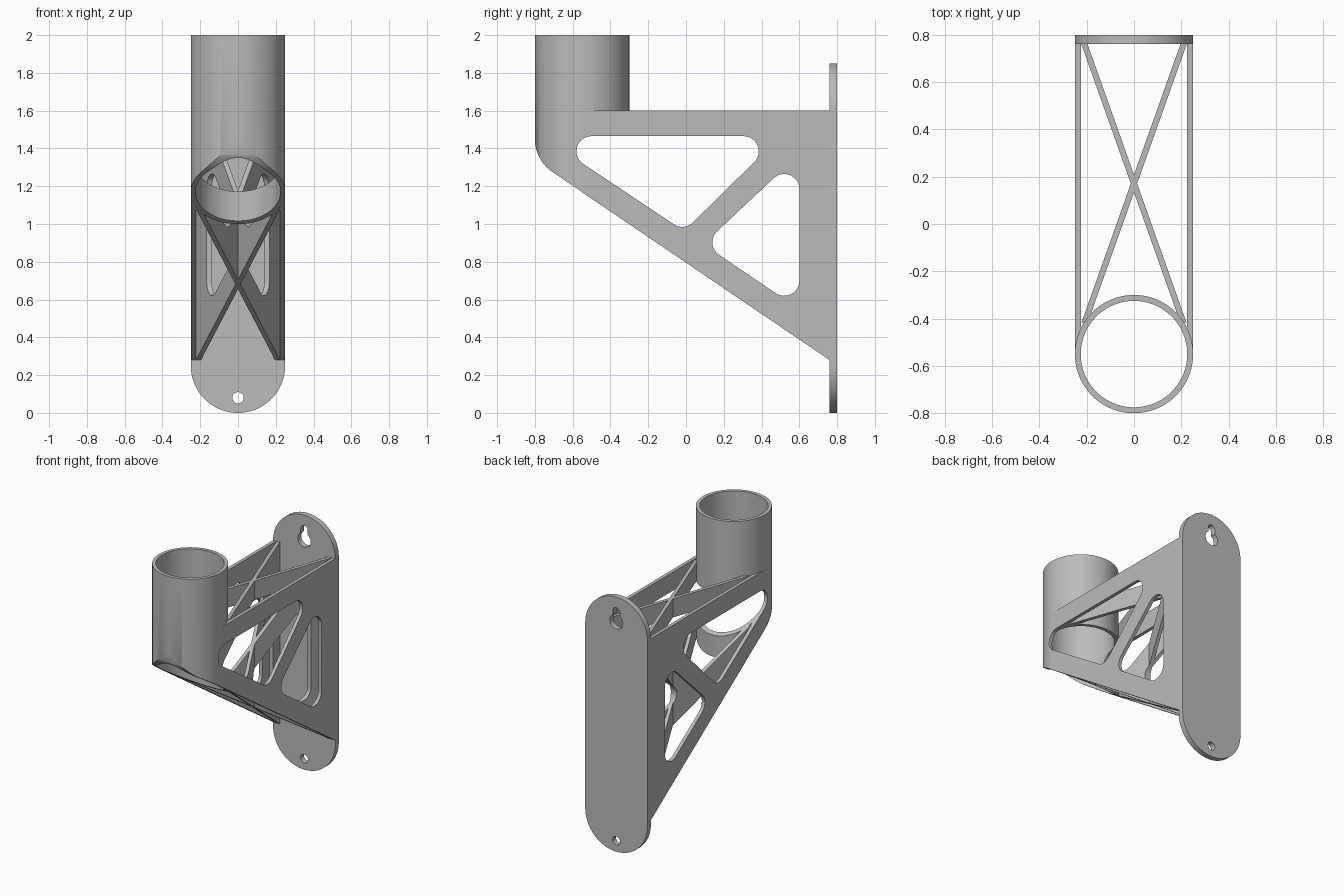
import bpy, bmesh, math
from mathutils import Vector

cube = bpy.data.objects.get("Cube")
if cube:
    bpy.data.objects.remove(cube, do_unlink=True)

grey = bpy.data.materials.new("plain_grey")
grey.use_nodes = True
colour = (0.5, 0.5, 0.5, 1)
grey.diffuse_color = colour
grey.node_tree.nodes["Principled BSDF"].inputs["Base Color"].default_value = colour

HALF = 0.25          # half width, also the outer tube radius
WALL = 0.025         # wall thickness
TUBE_Y = -0.55       # tube axis
PLATE_Y = 0.76       # front of the wall plate
TOP = 1.6            # top of the bracket
SLOPE = 0.678        # fall of the underside


def underside(y):
    return 0.28 + (PLATE_Y - y) * SLOPE


def circle(cx, cy, r, n=96):
    return [(cx + r * math.cos(2 * math.pi * i / n),
             cy + r * math.sin(2 * math.pi * i / n)) for i in range(n)]


def rounded(centres, r, steps=16):
    """Outline around counter-clockwise corner centres at distance r."""
    pts = []
    n = len(centres)
    for i, c in enumerate(centres):
        before, after = centres[i - 1], centres[(i + 1) % n]
        a = math.atan2(c[1] - before[1], c[0] - before[0]) - math.pi / 2
        b = math.atan2(after[1] - c[1], after[0] - c[0]) - math.pi / 2
        turn = (b - a) % (2 * math.pi)
        for k in range(steps + 1):
            t = a + turn * k / steps
            pts.append((c[0] + r * math.cos(t), c[1] + r * math.sin(t)))
    return pts


def prism(name, outline, axis, lo, hi):
    """Extrude a flat outline along the given axis."""
    place = {"x": lambda u, v: (lo, u, v),
             "y": lambda u, v: (u, lo, v),
             "z": lambda u, v: (u, v, lo)}[axis]
    bm = bmesh.new()
    face = bm.faces.new([bm.verts.new(place(u, v)) for u, v in outline])
    ext = bmesh.ops.extrude_face_region(bm, geom=[face])
    shift = Vector([hi - lo if a == axis else 0 for a in "xyz"])
    verts = [g for g in ext["geom"] if isinstance(g, bmesh.types.BMVert)]
    bmesh.ops.translate(bm, verts=verts, vec=shift)
    bmesh.ops.recalc_face_normals(bm, faces=bm.faces)
    mesh = bpy.data.meshes.new(name)
    bm.to_mesh(mesh)
    bm.free()
    mesh.materials.append(grey)
    obj = bpy.data.objects.new(name, mesh)
    bpy.context.collection.objects.link(obj)
    return obj


def combine(obj, others, operation="DIFFERENCE"):
    for other in others:
        mod = obj.modifiers.new("cut", "BOOLEAN")
        mod.operation, mod.solver, mod.object = operation, "EXACT", other
    bpy.context.view_layer.update()
    graph = bpy.context.evaluated_depsgraph_get()
    mesh = bpy.data.meshes.new_from_object(obj.evaluated_get(graph))
    obj.modifiers.clear()
    obj.data = mesh


def remove(objs):
    for o in objs:
        bpy.data.objects.remove(o, do_unlink=True)


# Cutters: two side windows and the sloping underside with its rounded nose
windows = [
    prism("upper_window_cutter",
          rounded([(-0.5, 1.385), (-0.02, 1.065), (0.305, 1.385)], 0.08), "x", -1, 1),
    prism("lower_window_cutter",
          rounded([(0.22, 0.903), (0.52, 0.70), (0.52, 1.185)], 0.08), "x", -1, 1)]
nose_r = 0.21
nose = [(-0.8 + nose_r - nose_r * math.cos(math.radians(a)),
         1.45 - nose_r * math.sin(math.radians(a))) for a in range(0, 57, 4)]
under = prism("underside_cutter",
              [(-1, 1.45)] + nose + [(0.9, underside(0.9)), (0.9, -0.2), (-1, -0.2)],
              "x", -1, 1)

# Wall plate with screw hole and keyhole
plate = prism("wall_plate", rounded([(0, 0.25), (0, TOP)], HALF, 48), "y", PLATE_Y, 0.8)
holes = [prism("screw_hole_cutter", circle(0, 0.08, 0.03, 32), "y", 0.6, 1),
         prism("keyhole_cutter", circle(0, 1.67, 0.052, 48), "y", 0.6, 1),
         prism("keyhole_slot_cutter", rounded([(0, 1.67), (0, 1.745)], 0.028), "y", 0.6, 1)]
combine(plate, holes)
remove(holes)

# Holder tube
tube = prism("holder_tube", circle(0, TUBE_Y, HALF), "z", 0.8, 2)
bore = prism("bore_cutter", circle(0, TUBE_Y, HALF - WALL), "z", 0, 3)
combine(tube, [bore, under] + windows)
remove([bore])

# Side walls
profile = [(TUBE_Y, underside(TUBE_Y)), (PLATE_Y, underside(PLATE_Y)),
           (PLATE_Y, TOP), (TUBE_Y, TOP)]
walls = []
for name, side in (("left_wall", 1), ("right_wall", -1)):
    wall = prism(name, profile, "x", side * (HALF - WALL), side * HALF)
    combine(wall, windows)
    walls.append(wall)


# Crossed upright braces between the walls
def brace(name, side):
    start, end = Vector((-0.21 * side, -0.42)), Vector((0.213 * side, 0.77))
    d = (end - start).normalized()
    n = Vector((-d.y, d.x)) * WALL / 2
    return prism(name, [start - n, end - n, end + n, start + n], "z", 0, TOP)


braces = brace("cross_brace", 1)
second = brace("second_brace", -1)
combine(braces, [second], "UNION")
combine(braces, [under] + windows)
remove([second, under] + windows)

# Smooth curved faces, keep the edges sharp
for obj in [plate, tube, braces] + walls:
    bpy.ops.object.select_all(action="DESELECT")
    obj.select_set(True)
    bpy.context.view_layer.objects.active = obj
    bpy.ops.object.shade_smooth_by_angle(angle=math.radians(30))
